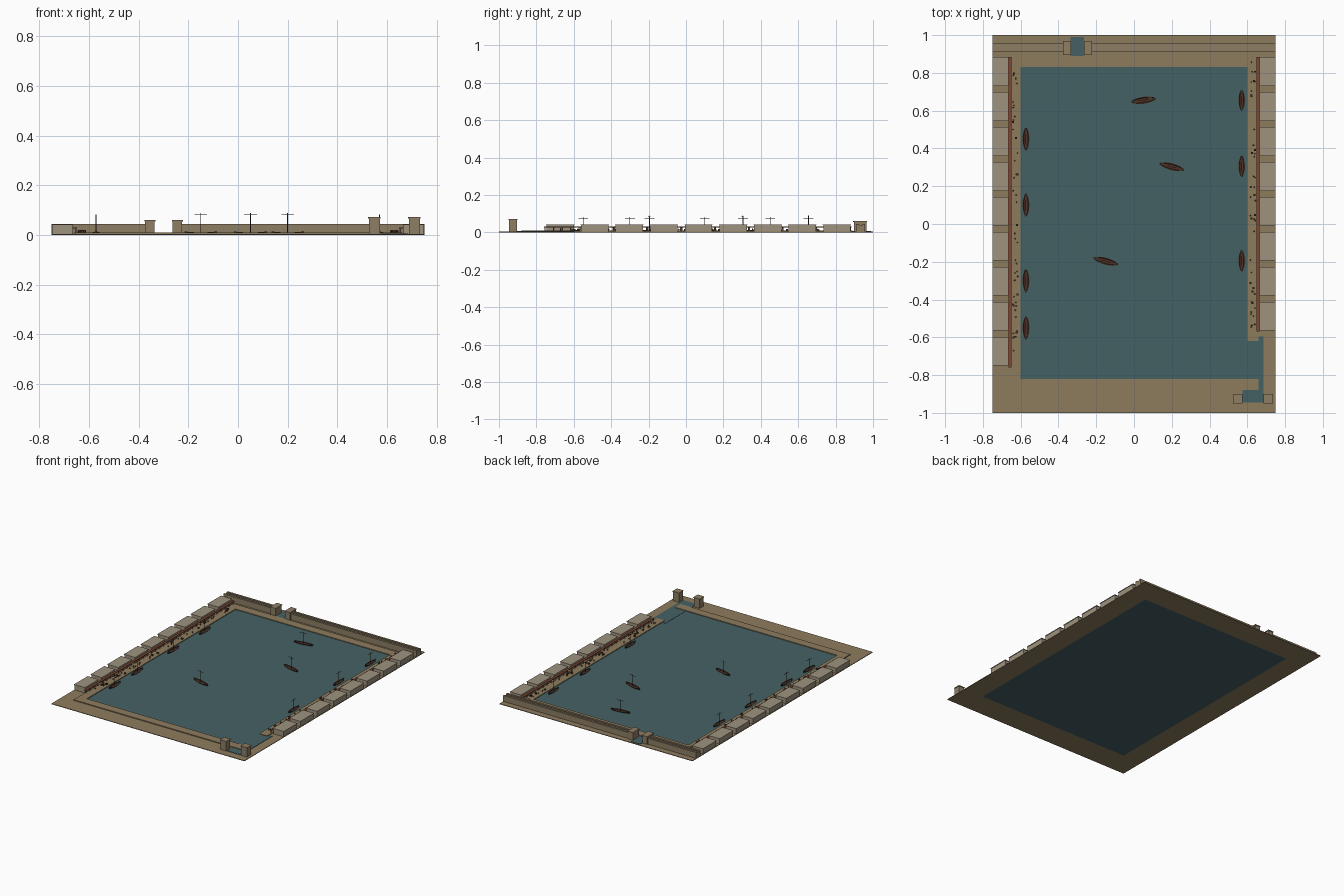
import bpy, bmesh, math, random
from mathutils import Matrix, Vector

if "Cube" in bpy.data.objects:
    bpy.data.objects.remove(bpy.data.objects["Cube"])

random.seed(4)


def mat(name, c):
    m = bpy.data.materials.new(name)
    m.diffuse_color = (*c, 1)
    m.use_nodes = True
    m.node_tree.nodes["Principled BSDF"].inputs["Base Color"].default_value = m.diffuse_color
    return m


EARTH = mat("earth", (0.27, 0.20, 0.11))
WATER = mat("water", (0.06, 0.12, 0.13))
STONE = mat("stone", (0.34, 0.29, 0.21))
WALL = mat("wall_stone", (0.27, 0.21, 0.13))
TILE = mat("roof_tile", (0.22, 0.06, 0.03))
WOOD = mat("dark_wood", (0.07, 0.03, 0.018))
CLAY = mat("clay", (0.2, 0.09, 0.04))


def finish(name, bm, m):
    bmesh.ops.recalc_face_normals(bm, faces=bm.faces)
    me = bpy.data.meshes.new(name)
    bm.to_mesh(me)
    bm.free()
    me.materials.append(m)
    ob = bpy.data.objects.new(name, me)
    bpy.context.collection.objects.link(ob)
    return ob


def add_box(bm, x0, x1, y0, y1, z0, z1):
    M = Matrix.Translation(((x0 + x1) / 2, (y0 + y1) / 2, (z0 + z1) / 2))
    M = M @ Matrix.Diagonal((x1 - x0, y1 - y0, z1 - z0, 1))
    bmesh.ops.create_cube(bm, size=1, matrix=M)


def boxes(name, items, m):
    bm = bmesh.new()
    for b in items:
        add_box(bm, *b)
    return finish(name, bm, m)


def add_cyl(bm, p, q, r1, r2=None, seg=6):
    p, q = Vector(p), Vector(q)
    d = q - p
    M = Matrix.Translation((p + q) / 2) @ d.to_track_quat('Z', 'Y').to_matrix().to_4x4()
    bmesh.ops.create_cone(bm, cap_ends=True, segments=seg, radius1=r1,
                          radius2=r1 if r2 is None else r2, depth=d.length, matrix=M)


# ground frame around the basin
boxes("ground", [(-.75, -.6, -1, 1, 0, .004), (.6, .75, -1, 1, 0, .004),
                 (-.6, .6, -1, -.82, 0, .004), (-.6, .6, .83, 1, 0, .004)], EARTH)
boxes("basin_water", [(-.6, .6, -.82, .83, 0, .005)], WATER)
boxes("entrance_channel", [(.575, .685, -.945, -.595, .003, .0065)], WATER)
boxes("rear_channel", [(-.335, -.265, .89, .99, .003, .0065)], WATER)

# quays
boxes("quay", [(-.66, -.6, -.88, .89, .003, .01), (.6, .66, -.62, .89, .003, .01),
               (-.6, .66, -.88, -.82, .003, .01), (-.6, .6, .83, .89, .003, .01)], EARTH)

# warehouses and colonnades on both long sides
for side, label, count, end in ((-1, "left", 9, -.76), (1, "right", 8, -.57)):
    bodies, roofs = [], []
    for i in range(count):
        y1 = .883 - i * .185
        y0 = y1 - .152
        xa, xb = sorted((side * .667, side * .747))
        bodies.append((xa, xb, y0 + .003, y1 - .003, .003, .039))
        xa, xb = sorted((side * .664, side * .75))
        roofs.append((xa, xb, y0, y1, .039, .043))
    boxes(label + "_warehouses", bodies, STONE)
    boxes(label + "_warehouse_roofs", roofs, STONE)
    xa, xb = sorted((side * .648, side * .664))
    boxes(label + "_colonnade_roof", [(xa, xb, end, .885, .027, .031)], TILE)
    bm = bmesh.new()
    n = round((.88 - end) / .045)
    for i in range(n + 1):
        y = end + .006 + (.873 - end) * i / n
        add_cyl(bm, (side * .653, y, .01), (side * .653, y, .027), .003)
    finish(label + "_columns", bm, STONE)

    # jars and crates stacked along the quay
    jars, crates = bmesh.new(), bmesh.new()
    for i in range(45):
        x = side * random.uniform(.615, .642)
        y = random.uniform(end + .02, .86)
        if i % 3:
            add_cyl(jars, (x, y, .01), (x, y, .016), .002, .0038)
            add_cyl(jars, (x, y, .016), (x, y, .02), .0038, .0015)
        else:
            add_box(crates, x - .005, x + .005, y - .005, y + .005, .01, .018)
    finish(label + "_jars", jars, CLAY)
    finish(label + "_crates", crates, WOOD)

# rear wall with walkway and two parapets
wall = []
for x0, x1 in ((-.75, -.355), (-.245, .75)):
    wall += [(x0, x1, .91, .958, .003, .038), (x0, x1, .91, .924, .038, .045),
             (x0, x1, .944, .958, .038, .045)]
boxes("rear_wall", wall, WALL)


# gate towers with thin caps
def tower(name, cx, cy, hx, hy, h):
    boxes(name, [(cx - hx + .003, cx + hx - .003, cy - hy + .003, cy + hy - .003, .003, h - .005),
                 (cx - hx, cx + hx, cy - hy, cy + hy, h - .005, h)], WALL)


tower("rear_gate_tower_left", -.355, .931, .022, .037, .06)
tower("rear_gate_tower_right", -.244, .931, .022, .037, .06)
tower("entrance_tower_left", .549, -.925, .025, .025, .072)
tower("entrance_tower_right", .71, -.925, .025, .025, .072)


# boats: lofted open hull, mast and a yard along the length
def boat(name, x, y, ang, length, width, mast):
    bm = bmesh.new()
    rows = []
    n = 10
    for i in range(n + 1):
        t = -1 + 2 * i / n
        w = width / 2 * max(.06, (1 - t * t) ** .7)
        top = .011 + .004 * t ** 4
        px = t * length / 2
        prof = [(-w, top), (-w * .6, .004), (w * .6, .004), (w, top),
                (w * .75, top), (w * .6, .0085), (-w * .6, .0085), (-w * .75, top)]
        rows.append([bm.verts.new((px, a, b)) for a, b in prof])
    for a, b in zip(rows, rows[1:]):
        for k in range(8):
            j = (k + 1) % 8
            bm.faces.new((a[k], a[j], b[j], b[k]))
    bm.faces.new(rows[0])
    bm.faces.new(rows[-1])
    parts = [finish(name + "_hull", bm, WOOD)]
    bm = bmesh.new()
    add_cyl(bm, (0, 0, .006), (0, 0, mast), .0018)
    add_cyl(bm, (-.026, 0, mast - .007), (.026, 0, mast - .007), .0014)
    parts.append(finish(name + "_mast", bm, WOOD))
    for p in parts:
        p.location = (x, y, 0)
        p.rotation_euler.z = math.radians(ang)


for i, y in enumerate((.45, .10, -.30, -.55)):
    boat(f"left_boat_{i + 1}", -.572, y, 90, .124, .036, .083)
for i, y in enumerate((.655, .305, -.195)):
    boat(f"right_boat_{i + 1}", .57, y, 90, .115, .034, .083)
for i, (x, y, a) in enumerate(((.05, .655, 8), (.2, .303, -15), (-.15, -.197, -15))):
    boat(f"sailing_boat_{i + 1}", x, y, a, .135, .037, .089)
